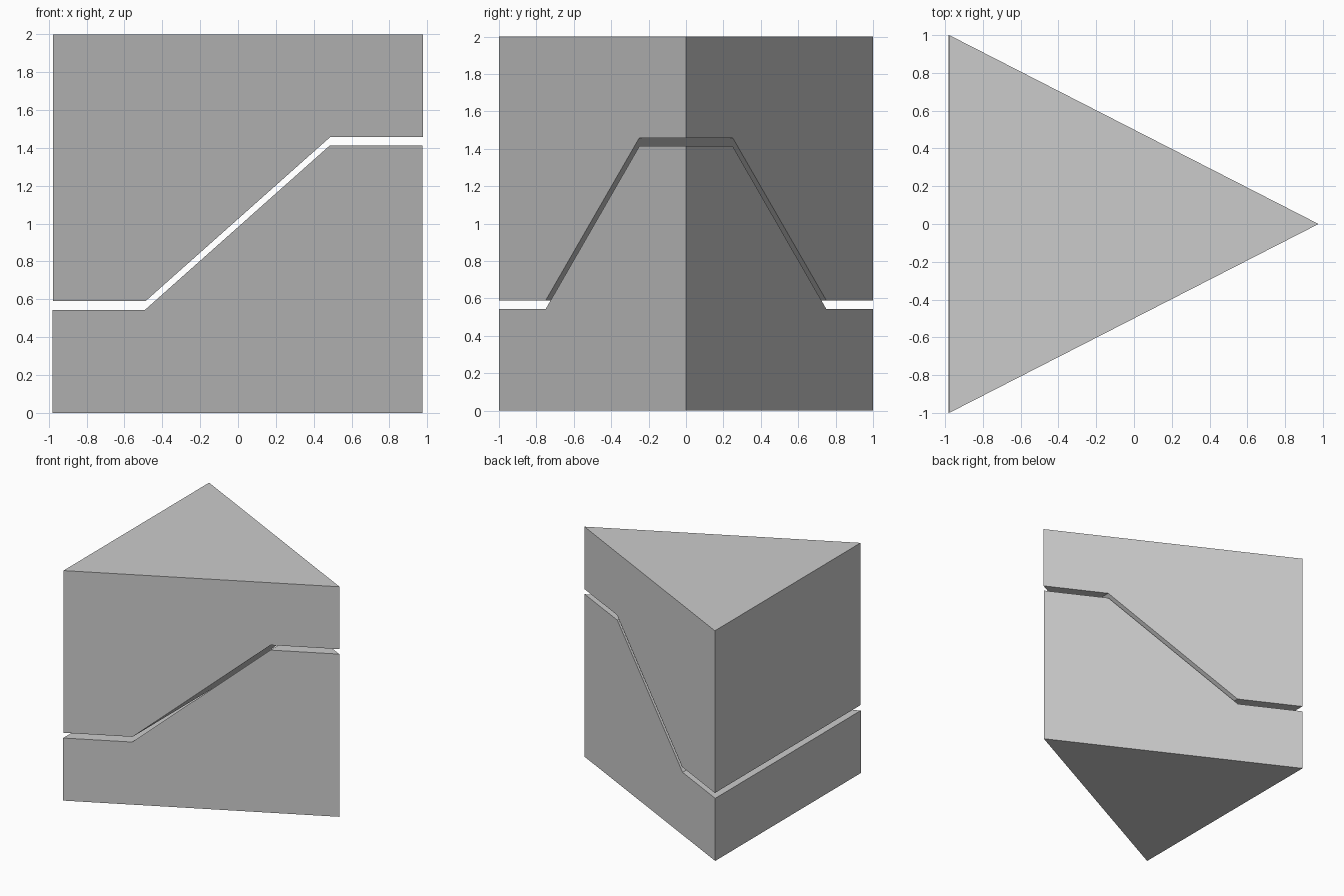
import bpy
import bmesh

if "Cube" in bpy.data.objects:
    bpy.data.objects.remove(bpy.data.objects["Cube"])


def wedge_block(name, profile):
    """Extrude an x-z profile across a triangular plan that tapers to an edge at +x."""
    x0 = min(p[0] for p in profile)
    x1 = max(p[0] for p in profile)
    bm = bmesh.new()
    walls = []
    for side in (-1, 1):
        walls.append([bm.verts.new((x, side * (x1 - x) / (x1 - x0), z)) for x, z in profile])
    front, back = walls
    bm.faces.new(front)
    bm.faces.new(back[::-1])
    n = len(profile)
    for i in range(n):
        j = (i + 1) % n
        bm.faces.new((front[j], front[i], back[i], back[j]))
    # Close the sharp vertical edge
    bmesh.ops.remove_doubles(bm, verts=bm.verts, dist=0.0001)
    bmesh.ops.recalc_face_normals(bm, faces=bm.faces)
    mesh = bpy.data.meshes.new(name)
    bm.to_mesh(mesh)
    bm.free()
    obj = bpy.data.objects.new(name, mesh)
    bpy.context.collection.objects.link(obj)
    return obj


# Lower half of the split triangular prism
wedge_block("lower_block", [(-0.981, 0), (0.974, 0), (0.974, 1.414),
                            (0.486, 1.414), (-0.492, 0.544), (-0.981, 0.544)])

# Upper half, its underside following the same step with a small gap
wedge_block("upper_block", [(-0.978, 0.59), (-0.489, 0.59), (0.488, 1.458),
                            (0.977, 1.458), (0.977, 2), (-0.978, 2)])
